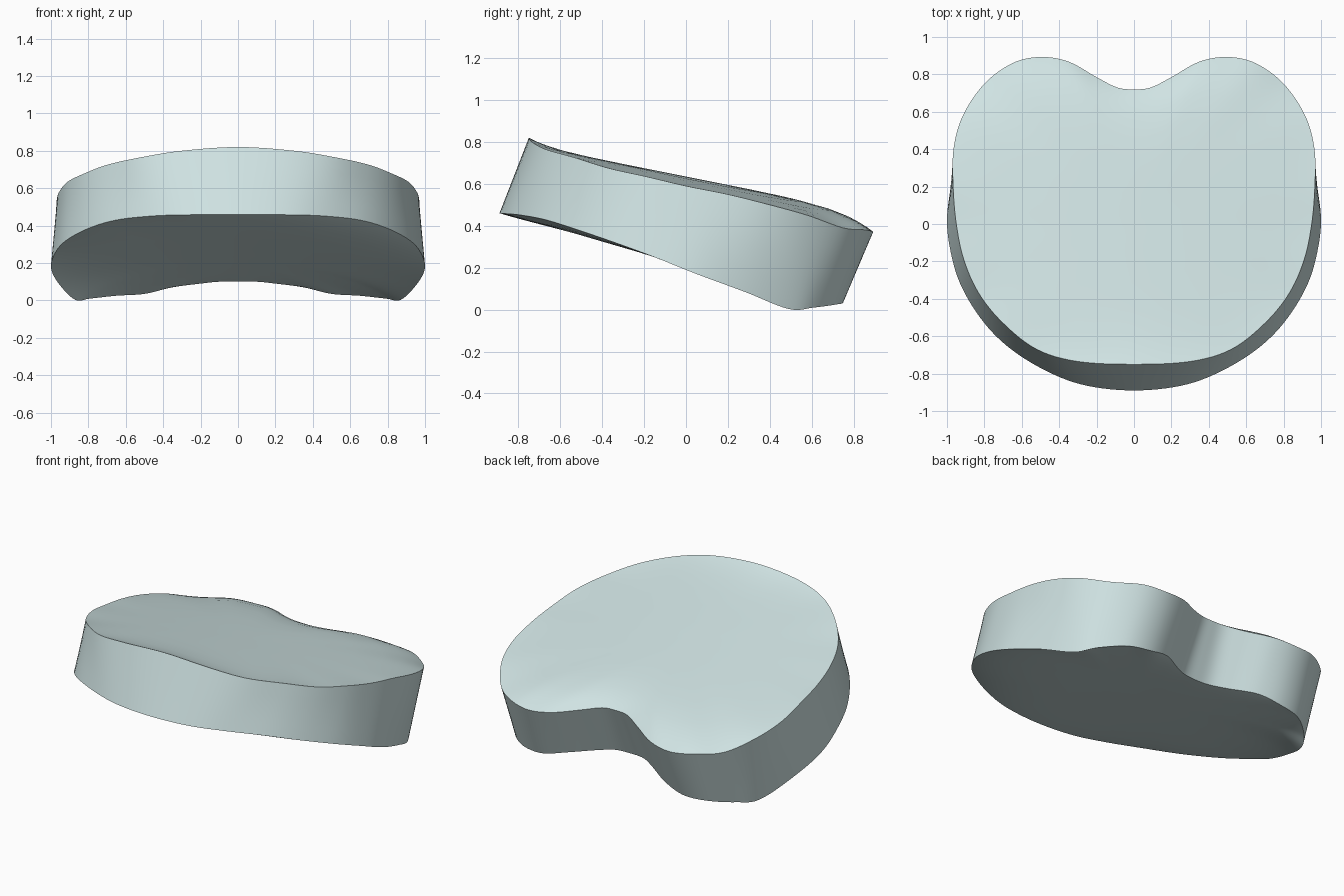
import bpy, bmesh
from mathutils import Vector

if "Cube" in bpy.data.objects:
    bpy.data.objects.remove(bpy.data.objects["Cube"])

# Half rims (x, y, z), from the back notch round to the front
TOP = [(0, .72, .435), (.09, .73, .432), (.2, .785, .41), (.35, .868, .385), (.5, .893, .37),
       (.65, .86, .38), (.8, .75, .39), (.915, .58, .45), (.965, .4, .50), (.967, .2, .55),
       (.95, 0, .59), (.91, -.19, .635), (.83, -.37, .675), (.7, -.53, .725),
       (.52, -.67, .765), (.3, -.735, .80), (0, -.75, .82)]
BOTTOM = [(0, .57, .10), (.1, .58, .10), (.2, .63, .09), (.35, .72, .07), (.5, .75, .035),
          (.65, .72, .025), (.79, .61, .01), (.87, .49, .003), (.955, .28, .085), (.999, .05, .17),
          (.98, -.15, .25), (.92, -.34, .32), (.8, -.53, .385), (.65, -.675, .43),
          (.45, -.795, .452), (.25, -.865, .458), (0, -.89, .46)]
SUB = 6


def rim(half):
    """Mirror a half rim and smooth it into a closed spline."""
    p = [Vector(c) for c in half]
    p += [Vector((-c[0], c[1], c[2])) for c in half[-2:0:-1]]
    n, out = len(p), []
    for i in range(n):
        a, b, c, d = (p[(i + k) % n] for k in (-1, 0, 1, 2))
        for s in range(SUB):
            t = s / SUB
            out.append(.5 * (2 * b + (c - a) * t + (2 * a - 5 * b + 4 * c - d) * t * t
                             + (3 * b - a - 3 * c + d) * t ** 3))
    return out


def top_z(x, y):
    return .635 - .2 * y - .06 * x * x


def bottom_z(x, y):
    return .235 - .245 * y - .04 * x * x


def cap_rings(edge, surface):
    """Concentric rings that blend from the rim into the inner surface."""
    rings = []
    for t in (.975, .94, .88, .78, .62, .42, .2):
        rings.append([Vector((v.x * t, v.y * t, surface(v.x * t, v.y * t)
                              + (v.z - surface(v.x, v.y)) * t ** 7)) for v in edge])
    return rings


top, bottom = rim(TOP), rim(BOTTOM)
wall = [[b.lerp(a, s / 4) for a, b in zip(top, bottom)] for s in range(5)]
rings = cap_rings(bottom, bottom_z)[::-1] + wall + cap_rings(top, top_z)

# Skin the rings and close both ends
bm = bmesh.new()
loops = [[bm.verts.new(v) for v in r] for r in rings]
n = len(top)
for lo, hi in zip(loops, loops[1:]):
    for i in range(n):
        j = (i + 1) % n
        bm.faces.new((lo[i], lo[j], hi[j], hi[i]))
for loop, surface in ((loops[0], bottom_z), (loops[-1], top_z)):
    mid = bm.verts.new((0, 0, surface(0, 0)))
    for i in range(n):
        bm.faces.new((loop[i], loop[(i + 1) % n], mid))
bmesh.ops.recalc_face_normals(bm, faces=bm.faces)
mesh = bpy.data.meshes.new("spinal_disc")
bm.to_mesh(mesh)
bm.free()

disc = bpy.data.objects.new("spinal_disc", mesh)
bpy.context.collection.objects.link(disc)
mat = bpy.data.materials.new("pale_cartilage")
mat.diffuse_color = (.63, .77, .77, 1)
mat.use_nodes = True
mat.node_tree.nodes["Principled BSDF"].inputs["Base Color"].default_value = mat.diffuse_color
mesh.materials.append(mat)
bpy.context.view_layer.objects.active = disc
disc.select_set(True)
bpy.ops.object.shade_smooth_by_angle(angle=.7)
